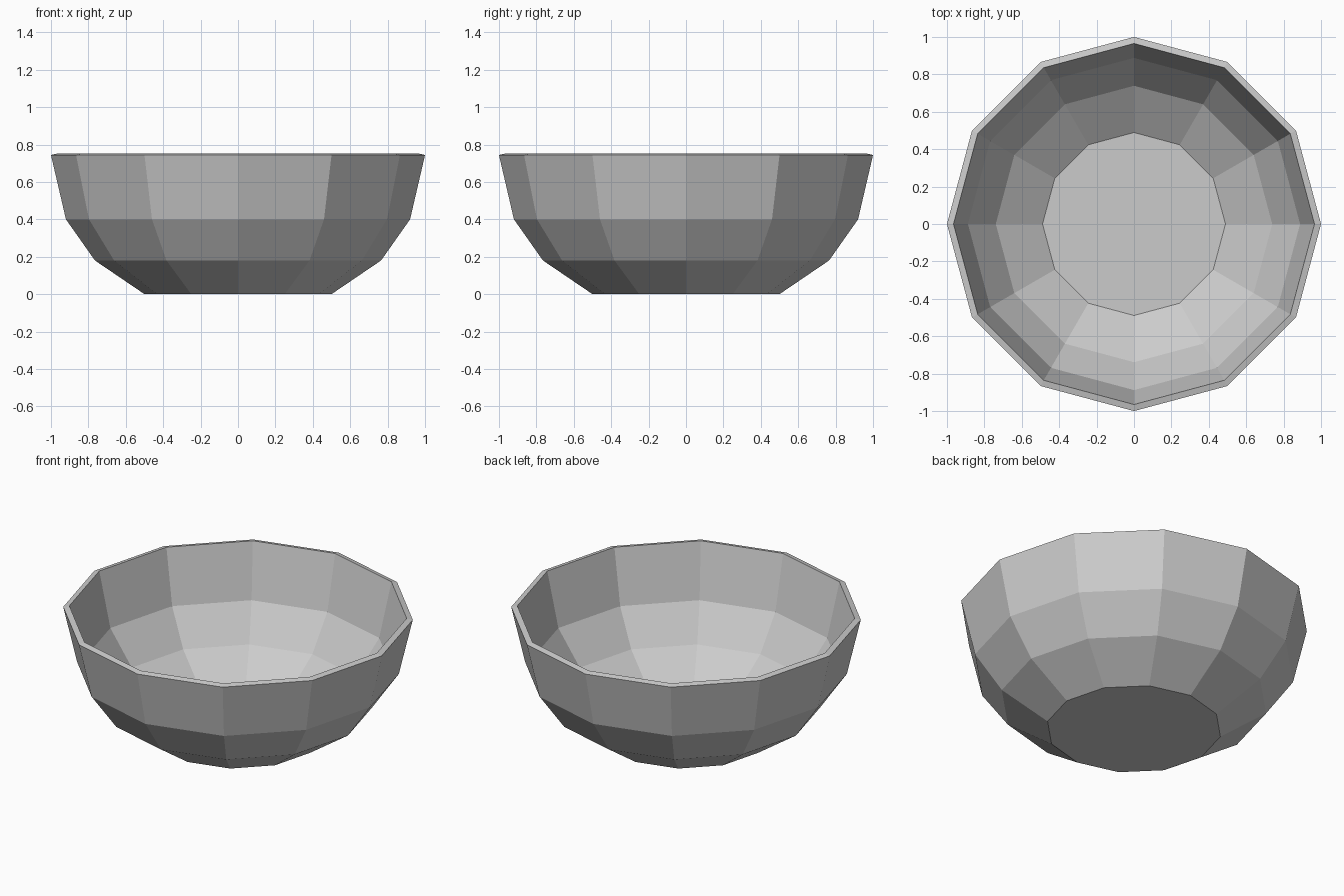
import bpy, bmesh
from math import radians, cos, sin

cube = bpy.data.objects.get("Cube")
if cube:
    bpy.data.objects.remove(cube, do_unlink=True)

SIDES = 12

# One plain grey for the whole bowl
grey = bpy.data.materials.new("grey")
grey.use_nodes = True
colour = (0.6, 0.6, 0.6, 1)
grey.diffuse_color = colour
grey.node_tree.nodes["Principled BSDF"].inputs["Base Color"].default_value = colour

# Wall section as (radius, height): up the outside, over the rim, down the inside
outside = [(0.5, 0), (0.765, 0.18), (0.92, 0.4), (1.0, 0.744)]
inside = [(0.965, 0.752), (0.888, 0.414), (0.739, 0.205), (0.489, 0.035)]

# Bowl: a twelve-sided turned shell closed by a base and an inner floor
bm = bmesh.new()
rings = []
for radius, height in outside + inside:
    angles = [radians(360 / SIDES * i) for i in range(SIDES)]
    rings.append([bm.verts.new((radius * cos(a), radius * sin(a), height)) for a in angles])
for lower, upper in zip(rings, rings[1:]):
    for i in range(SIDES):
        j = (i + 1) % SIDES
        bm.faces.new((lower[i], lower[j], upper[j], upper[i]))
bm.faces.new(reversed(rings[0]))
bm.faces.new(rings[-1])
bmesh.ops.recalc_face_normals(bm, faces=bm.faces)

mesh = bpy.data.meshes.new("bowl")
bm.to_mesh(mesh)
bm.free()
mesh.materials.append(grey)
bowl = bpy.data.objects.new("bowl", mesh)
bpy.context.collection.objects.link(bowl)
